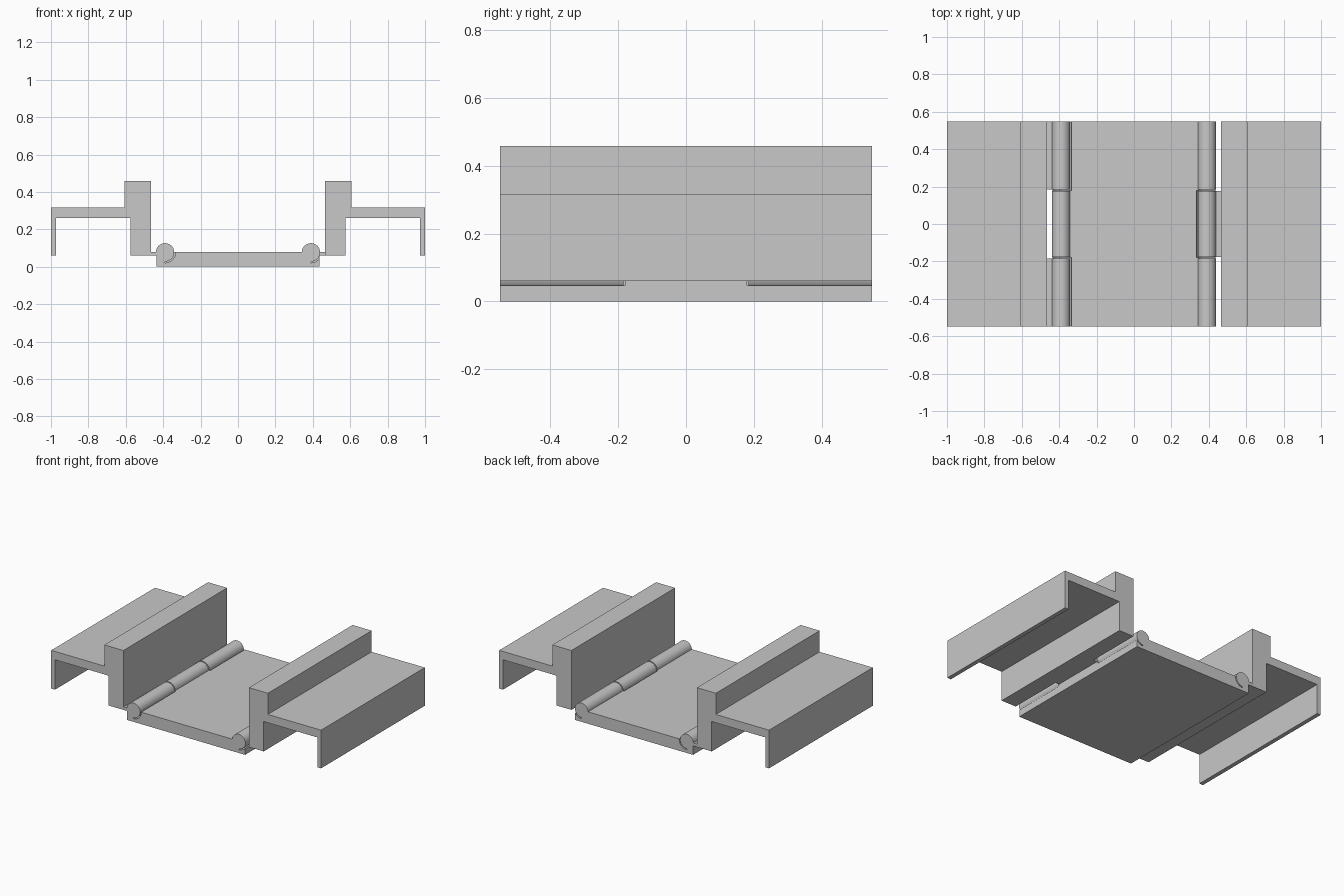
import bpy, bmesh, math

if "Cube" in bpy.data.objects:
    bpy.data.objects.remove(bpy.data.objects["Cube"])

HALF = 0.549            # half length along y
HX, HZ = 0.39, 0.077    # hinge axis
R, RG = 0.049, 0.056    # knuckle and groove radii
TOP, EDGE = 0.08, 0.437 # base thickness and half width
MID = 0.18              # half length of the middle hinge section

grey = bpy.data.materials.new("light_grey")
grey.diffuse_color = (0.58, 0.58, 0.58, 1)
grey.use_nodes = True
grey.node_tree.nodes["Principled BSDF"].inputs["Base Color"].default_value = grey.diffuse_color


def prism(name, pts, y0, y1, smooth=False):
    """Extrude an x-z profile from y0 to y1."""
    bm = bmesh.new()
    face = bm.faces.new([bm.verts.new((x, y0, z)) for x, z in pts])
    out = bmesh.ops.extrude_face_region(bm, geom=[face])
    for v in out["geom"]:
        if isinstance(v, bmesh.types.BMVert):
            v.co.y = y1
    bmesh.ops.recalc_face_normals(bm, faces=bm.faces)
    me = bpy.data.meshes.new(name)
    bm.to_mesh(me)
    bm.free()
    me.materials.append(grey)
    ob = bpy.data.objects.new(name, me)
    bpy.context.collection.objects.link(ob)
    if smooth:
        bpy.context.view_layer.objects.active = ob
        ob.select_set(True)
        bpy.ops.object.shade_smooth_by_angle(angle=math.radians(30))
        ob.select_set(False)
    return ob


def arc(cx, r, a0, a1, n=12):
    return [(cx + r * math.cos(a0 + (a1 - a0) * i / n),
             HZ + r * math.sin(a0 + (a1 - a0) * i / n)) for i in range(n + 1)]


def base_end(outer_groove):
    """Right edge of the base, bottom to top, with a quarter groove by the hinge."""
    if outer_groove:
        start = -math.acos((EDGE - HX) / RG)
        return [(EDGE, 0)] + arc(HX, RG, start, -math.pi / 2) + [(HX, TOP)]
    return ([(EDGE, 0), (EDGE, TOP), (HX, TOP)]
            + arc(HX, RG, -math.pi / 2, -math.pi) + [(HX - RG, TOP)])


def base_profile(right_outer):
    right = base_end(right_outer)
    left = [(-x, z) for x, z in reversed(base_end(not right_outer))]
    return right + left


# Base plate in three sections, grooves alternate sides
prism("base_middle", base_profile(False), -MID, MID, True)
prism("base_front", base_profile(True), -HALF, -MID, True)
prism("base_back", base_profile(True), MID, HALF, True)

# Stepped wing with an outer lip
wing = [(0.465, 0.06), (0.575, 0.06), (0.575, 0.26), (0.972, 0.26), (0.972, 0.06),
        (1, 0.06), (1, 0.316), (0.606, 0.316), (0.606, 0.458), (0.465, 0.458)]
SECTIONS = {"front": (-HALF, -MID - 0.004), "middle": (-MID + 0.004, MID - 0.004),
            "back": (MID + 0.004, HALF)}
for side, s in (("right", 1), ("left", -1)):
    prism(side + "_wing", [(s * x, z) for x, z in wing], -HALF, HALF)
    for label, (y0, y1) in SECTIONS.items():
        # Hinge knuckles
        prism(f"{side}_{label}_knuckle", arc(s * HX, R, 0, 2 * math.pi, 40)[:-1], y0, y1, True)
        # Tabs joining knuckles to the wing
        if (s == 1) == (label == "middle"):
            tab = [(0.41, 0.06), (0.467, 0.06), (0.467, TOP), (0.41, TOP)]
            prism(f"{side}_{label}_tab", [(s * x, z) for x, z in tab], y0, y1)
